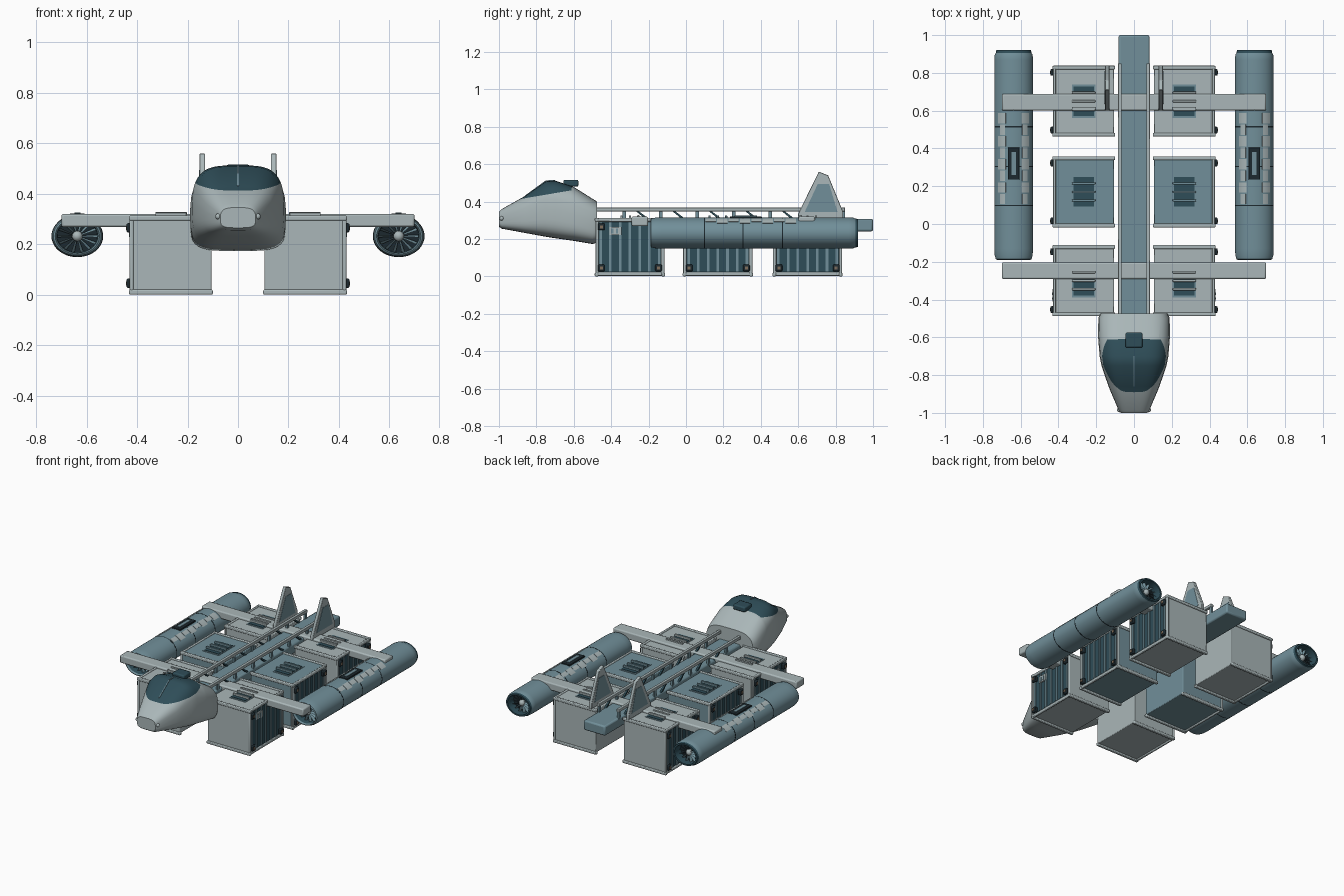
import bpy, bmesh, math
from mathutils import Vector, Matrix

if "Cube" in bpy.data.objects:
    bpy.data.objects.remove(bpy.data.objects["Cube"])


def material(name, rgb):
    m = bpy.data.materials.new(name)
    m.diffuse_color = (*rgb, 1)
    m.use_nodes = True
    m.node_tree.nodes["Principled BSDF"].inputs["Base Color"].default_value = m.diffuse_color
    return m


GREY = material("light_grey", (0.40, 0.47, 0.48))
BLUE = material("slate_blue", (0.165, 0.275, 0.32))
DARK = material("dark_teal", (0.028, 0.075, 0.098))
BLACK = material("near_black", (0.012, 0.022, 0.028))
BROWN = material("brown", (0.22, 0.16, 0.11))


def finish(name, bm, mats, bevel=0, angle=35):
    bmesh.ops.recalc_face_normals(bm, faces=bm.faces)
    me = bpy.data.meshes.new(name)
    bm.to_mesh(me)
    bm.free()
    for m in mats:
        me.materials.append(m)
    me.shade_smooth()
    me.set_sharp_from_angle(angle=math.radians(angle))
    ob = bpy.data.objects.new(name, me)
    bpy.context.collection.objects.link(ob)
    if bevel:
        b = ob.modifiers.new("bevel", 'BEVEL')
        b.width, b.segments, b.limit_method = bevel, 2, 'ANGLE'
    return ob


def boxes(name, spans, mat, bevel=0):
    """Each span is (x0, x1, y0, y1, z0, z1)."""
    bm = bmesh.new()
    for x0, x1, y0, y1, z0, z1 in spans:
        mid = Vector((x0 + x1, y0 + y1, z0 + z1)) / 2
        size = (abs(x1 - x0), y1 - y0, z1 - z0)
        bmesh.ops.create_cube(bm, size=1, matrix=Matrix.Translation(mid) @ Matrix.Diagonal((*size, 1)))
    return finish(name, bm, [mat], bevel)


def prism(name, outline, x0, x1, mat, bevel=0):
    """Extrude a (y, z) outline along x."""
    bm = bmesh.new()
    f = bm.faces.new([bm.verts.new((x0, y, z)) for y, z in outline])
    ext = bmesh.ops.extrude_face_region(bm, geom=[f])
    bmesh.ops.translate(bm, vec=(x1 - x0, 0, 0),
                        verts=[v for v in ext["geom"] if isinstance(v, bmesh.types.BMVert)])
    return finish(name, bm, [mat], bevel)


def bridge(bm, rings, mats=None, closed=True):
    n = len(rings[0])
    for k in range(len(rings) - 1):
        for i in range(n if closed else n - 1):
            j = (i + 1) % n
            f = bm.faces.new((rings[k][i], rings[k][j], rings[k + 1][j], rings[k + 1][i]))
            f.material_index = mats[k] if mats else 0


# ---- cabin: lofted rounded sections, glazing cut in by planes
def cabin():
    stations = [(-1.0, .07, .265, .345), (-.985, .082, .255, .36), (-.86, .135, .232, .43),
                (-.75, .172, .212, .508), (-.70, .182, .204, .512), (-.60, .19, .19, .478),
                (-.50, .189, .173, .415), (-.475, .18, .18, .40)]
    bm, rings, n = bmesh.new(), [], 48
    for y, w, zb, zt in stations:
        ring = []
        for i in range(n):
            a = 2 * math.pi * i / n
            c, s = math.cos(a), math.sin(a)
            px = math.copysign(abs(c) ** .5, c)
            pz = math.copysign(abs(s) ** .5, s)
            taper = 1 - .14 * max(0, pz) ** 2
            ring.append(bm.verts.new((w * px * taper, y, (zb + zt) / 2 + (zt - zb) / 2 * pz)))
        rings.append(ring)
    bridge(bm, rings)
    bm.faces.new(rings[0])
    bm.faces.new(rings[-1])
    planes = [(Vector((0, -.86, .418)), Vector((0, -.17, 1))),
              (Vector((0, -.61, .48)), Vector((0, -1, .12)))]
    for co, no in planes:
        bmesh.ops.bisect_plane(bm, geom=bm.verts[:] + bm.edges[:] + bm.faces[:], plane_co=co, plane_no=no)
    for f in bm.faces:
        c = f.calc_center_median()
        f.material_index = int(all((c - co).dot(no) > 0 for co, no in planes))
    finish("cabin", bm, [GREY, DARK], angle=40)


cabin()
boxes("roof_hatch", [(-.045, .045, -.655, -.575, .48, .516)], DARK, .008)
prism("windscreen_divider", [(-.86, .425), (-.86, .433), (-.75, .513), (-.70, .516), (-.70, .505), (-.75, .50)],
      -.003, .003, BLUE)
for s in (-1, 1):
    bm = bmesh.new()
    bmesh.ops.create_uvsphere(bm, u_segments=12, v_segments=8, radius=.012,
                              matrix=Matrix.Translation((s * .078, -.985, .31)))
    finish("nose_lamp", bm, [GREY])

# ---- spine and cross wings
boxes("spine", [(-.082, .082, -.49, 1.0, .24, .308)], BLUE, .01)
for name, y in (("front_wing", -.247), ("rear_wing", .645)):
    boxes(name, [(-.70, .70, y - .044, y + .044, .268, .32)], GREY, .008)

# ---- truss rails along the spine
for s in (-1, 1):
    boxes("rail", [(s * .075 - .01, s * .075 + .01, -.48, .85, .347, .368)], GREY, .003)
    boxes("rail_posts", [(s * .075 - .007, s * .075 + .007, y - .009, y + .009, .30, .35)
                         for y in [-.33 + .195 * k for k in range(7)]], BLUE)
    for k in range(6):
        y = -.27 + .195 * k
        prism("rail_brace", [(y, .35), (y + .015, .35), (y + .075, .305), (y + .055, .305)],
              s * .075 - .006, s * .075 + .006, DARK)

# ---- tail fins with inset coloured panels
for s in (-1, 1):
    prism("tail_fin", [(.60, .31), (.60, .335), (.71, .56), (.76, .54), (.84, .345), (.84, .31)],
          s * .142 - .011, s * .142 + .011, GREY, .003)
    prism("fin_panel", [(.635, .345), (.705, .495), (.765, .495), (.81, .345)],
          s * .142 - .013, s * .142 + .013, BLUE)


# ---- cargo containers
def container(yc, s, body):
    y0, y1 = yc - .185, yc + .185

    def sp(xa, xb, *rest):
        xa, xb = sorted((s * xa, s * xb))
        return (xa, xb, *rest)

    boxes("container_body", [sp(.105, .42, y0 + .004, y1 - .004, .012, .306)], body, .004)
    # frame rails along the outer side and both ends
    frame = [sp(.10, .432, y, y + .02, z, z + .02) for y in (y0 - .003, y1 - .017) for z in (.0, .293)]
    frame += [sp(.414, .43, y0, y1, z, z + .02) for z in (.003, .292)]
    frame += [sp(.414, .43, y, y + .018, .01, .30) for y in (y0, y1 - .018)]
    boxes("container_frame", frame, GREY, .005)
    # corrugated outer wall
    boxes("container_side", [sp(.41, .422, y0 + .015, y1 - .015, .02, .295)], DARK)
    boxes("side_ribs", [sp(.42, .428, yc + k * .052 - .007, yc + k * .052 + .007, .025, .29)
                        for k in range(-3, 4)], BLUE)
    corners = [(y, z) for y in (y0 + .032, y1 - .032) for z in (.045, .265)]
    boxes("corner_locks", [sp(.42, .442, y - .018, y + .018, z - .018, z + .018) for y, z in corners], BLACK, .005)
    boxes("lock_pins", [sp(.44, .445, y - .008, y + .008, z - .008, z + .008) for y, z in corners], BROWN)
    # roof vent and grab bars
    boxes("vent_frame", [sp(.205, .328, yc - .088, yc + .088, .30, .309)], BLUE)
    boxes("vent", [sp(.213, .32, yc - .078, yc + .078, .30, .312)], DARK)
    boxes("vent_bars", [sp(.205, .328, yc + d - .006, yc + d + .006, .305, .325)
                        for d in (-.045, 0, .045)], body, .002)


for s in (-1, 1):
    for yc, body in ((-.30, GREY), (.17, BLUE), (.65, GREY)):
        container(yc, s, body)
    boxes("side_label", [(s * .422, s * .431, -.41, -.345, .22, .265)], GREY)
    boxes("label_marks", [(s * .425, s * .433, y, y + .012, .228, .256) for y in (-.40, -.375)], BLUE)
    # grab bars above the two wings
    boxes("wing_bars", [(s * .265 - .063, s * .265 + .063, y - .005, y + .005, .31, .328)
                        for y in (-.255, .615)], GREY)


# ---- engine pods: revolved hollow tubes with an oval section
RX, RZ, ZC = .102, .083, .232


def pod_point(xc, r, a, y):
    return (xc + RX * r * math.cos(a), y, ZC + RZ * r * math.sin(a))


def pod_patch(name, xc, a0, a1, y0, y1, r, mat, steps=6):
    """Plate hugging the pod skin between two angles in degrees."""
    bm = bmesh.new()
    rings = []
    for rr, y in ((.97, y0), (r, y0), (r, y1), (.97, y1)):
        angs = [math.radians(a0 + (a1 - a0) * i / steps) for i in range(steps + 1)]
        rings.append([bm.verts.new(pod_point(xc, rr, a, y)) for a in angs])
    bridge(bm, rings, closed=False)
    for i in (0, -1):
        bm.faces.new([ring[i] for ring in rings])
    finish(name, bm, [mat])


def pod(xc):
    profile = [(.0, -.12), (.78, -.12), (.80, -.178), (.86, -.19), (.93, -.186), (.985, -.165), (1, -.13),
               (1, .87), (.985, .895), (.93, .905), (.90, .92), (.78, .92), (.74, .86), (.0, .86)]
    mats = [2, 1, 0, 0, 0, 0, 0, 0, 0, 1, 1, 1, 2]
    bm = bmesh.new()
    n = 40
    rings = [[bm.verts.new(pod_point(xc, max(r, .001), 2 * math.pi * i / n, y)) for i in range(n)]
             for r, y in profile]
    bridge(bm, rings, mats)
    finish("engine_pod", bm, [BLUE, DARK, BLACK])
    # fan blades and hubs at both mouths
    for y0, y1 in ((-.15, -.135), (.868, .883)):
        bm = bmesh.new()
        for k in range(14):
            a = 2 * math.pi * k / 14
            pts = [pod_point(xc, r, a + d, y) for r, d, y in
                   ((.15, -.2, y0), (.78, -.08, y0), (.78, .08, y1), (.15, .2, y1))]
            bm.faces.new([bm.verts.new(p) for p in pts])
        finish("fan_blades", bm, [BLUE])
        bm = bmesh.new()
        bmesh.ops.create_uvsphere(bm, u_segments=16, v_segments=10, radius=.021,
                                  matrix=Matrix.Translation((xc, (y0 + y1) / 2, ZC)))
        finish("fan_hub", bm, [GREY])
    # seam rings
    for y in (.098, .305, .515):
        pod_patch("seam_ring", xc, 0, 360, y - .003, y + .003, 1.006, BLACK, 40)
    # stepped armour strips on either shoulder
    for side in (0, 1):
        for k in range(8):
            y = .105 + k * .061
            lo, hi = (38, 66) if k % 2 else (46, 64)
            if side:
                lo, hi = 180 - hi, 180 - lo
            pod_patch("shoulder_strip", xc, lo, hi, y, y + .055, 1.02, GREY)
    # top service hatch
    boxes("hatch_frame", [(xc - .031, xc + .031, .235, .405, .30, .321)], BLACK, .003)
    boxes("hatch", [(xc - .012, xc + .012, .26, .38, .30, .325)], BLUE)


for s in (-1, 1):
    pod(s * .637)
